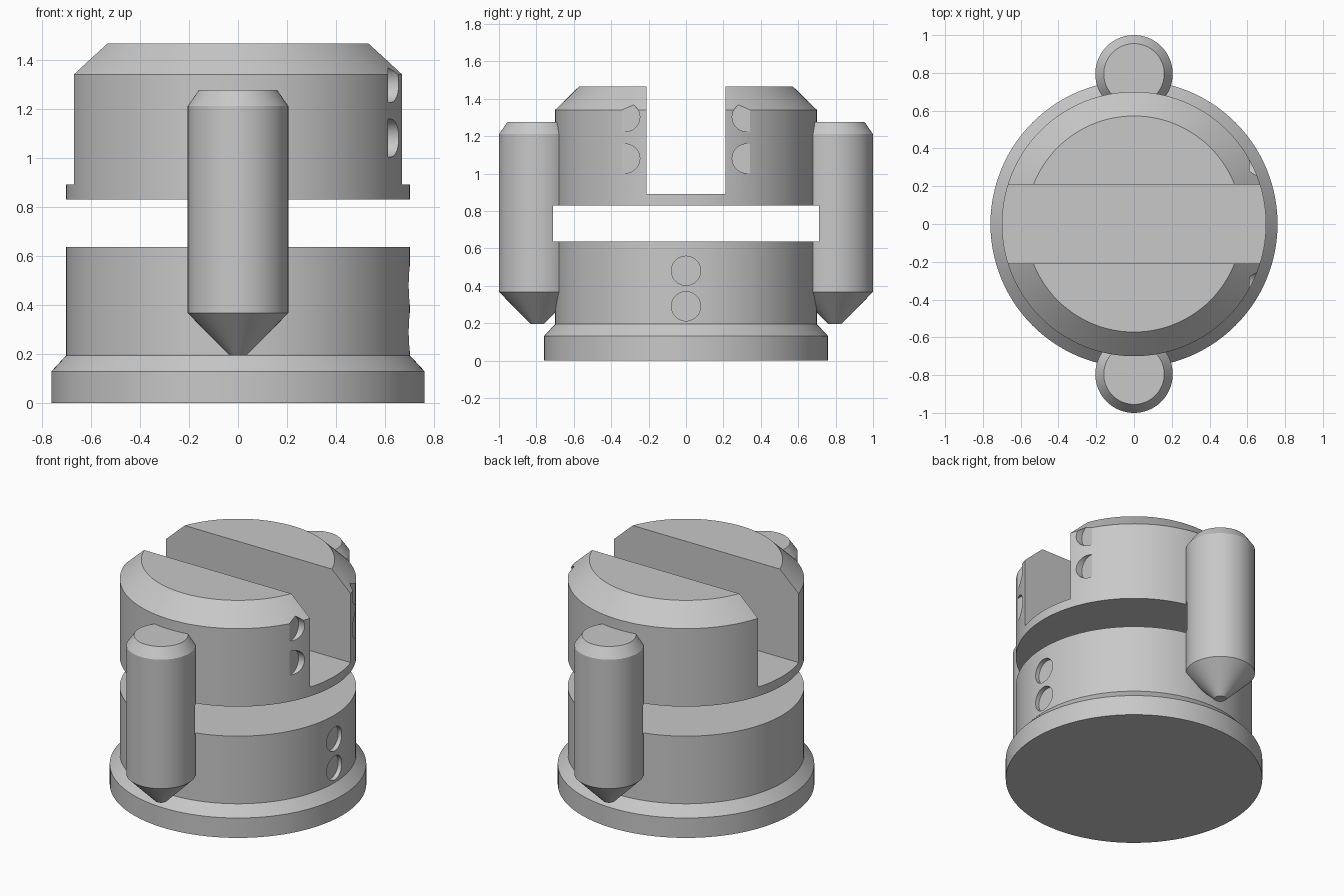
import bpy, bmesh, math
from mathutils import Matrix, Vector

if "Cube" in bpy.data.objects:
    bpy.data.objects.remove(bpy.data.objects["Cube"], do_unlink=True)

grey = bpy.data.materials.new("plain grey")
grey.use_nodes = True
colour = (0.58, 0.58, 0.58, 1)
grey.diffuse_color = colour
grey.node_tree.nodes["Principled BSDF"].inputs["Base Color"].default_value = colour


def make_object(name, bm):
    bmesh.ops.recalc_face_normals(bm, faces=bm.faces)
    mesh = bpy.data.meshes.new(name)
    bm.to_mesh(mesh)
    bm.free()
    mesh.materials.append(grey)
    obj = bpy.data.objects.new(name, mesh)
    bpy.context.collection.objects.link(obj)
    return obj


def turned(name, profile, y=0, sides=96):
    """Solid of revolution from (radius, height) pairs, capped at both ends."""
    bm = bmesh.new()
    rings = []
    for r, z in profile:
        angles = [math.tau * i / sides for i in range(sides)]
        rings.append([bm.verts.new((r * math.cos(a), y + r * math.sin(a), z)) for a in angles])
    for low, high in zip(rings, rings[1:]):
        for i in range(sides):
            j = (i + 1) % sides
            bm.faces.new((low[i], low[j], high[j], high[i]))
    bm.faces.new(rings[0])
    bm.faces.new(rings[-1])
    return make_object(name, bm)


def box(name, low, high):
    low, high = Vector(low), Vector(high)
    bm = bmesh.new()
    bmesh.ops.create_cube(bm, size=1, matrix=Matrix.Translation((low + high) / 2)
                          @ Matrix.Diagonal((*(high - low), 1)))
    return make_object(name, bm)


def side_drill(name, floor_x, y, z, radius=0.078):
    """Flat-bottomed cutter that enters from the left (+x) side."""
    bm = bmesh.new()
    bmesh.ops.create_cone(bm, cap_ends=True, segments=48, radius1=radius, radius2=radius, depth=0.3,
                          matrix=Matrix.Translation((floor_x + 0.15, y, z))
                          @ Matrix.Rotation(math.pi / 2, 4, 'Y'))
    return make_object(name, bm)


def combine(target, tool, operation):
    mod = target.modifiers.new(tool.name, 'BOOLEAN')
    mod.operation = operation
    mod.solver = 'EXACT'
    mod.object = tool
    bpy.context.view_layer.objects.active = target
    bpy.ops.object.modifier_apply(modifier=mod.name)
    bpy.data.objects.remove(tool, do_unlink=True)


# Stepped round body with a flared foot and bevelled crown
body = turned("slotted_body", [(0.76, 0), (0.76, 0.13), (0.70, 0.195), (0.70, 1.34), (0.572, 1.465)],
              sides=128)

# Pointed pins at front and back
for side in (-1, 1):
    pin = turned("pin", [(0.035, 0.195), (0.205, 0.367), (0.205, 1.21), (0.16, 1.275)],
                 y=side * 0.795, sides=64)
    combine(body, pin, 'UNION')

# Horizontal gap between base and head, and slot across the crown
combine(body, box("gap_cutter", (-1, -0.71, 0.637), (1, 0.71, 0.83)), 'DIFFERENCE')
combine(body, box("slot_cutter", (-1, -0.21, 0.89), (1, 0.21, 1.7)), 'DIFFERENCE')

# Shallow round pockets in the left side
for z in (0.29, 0.48):
    combine(body, side_drill("base_pocket", 0.67, 0, z), 'DIFFERENCE')
for y in (-0.325, 0.325):
    for z in (1.08, 1.302):
        combine(body, side_drill("head_pocket", 0.611, y, z), 'DIFFERENCE')

# Smooth curved walls with crisp edges
bpy.ops.object.select_all(action='DESELECT')
body.select_set(True)
bpy.context.view_layer.objects.active = body
bpy.ops.object.shade_smooth_by_angle(angle=math.radians(20))
